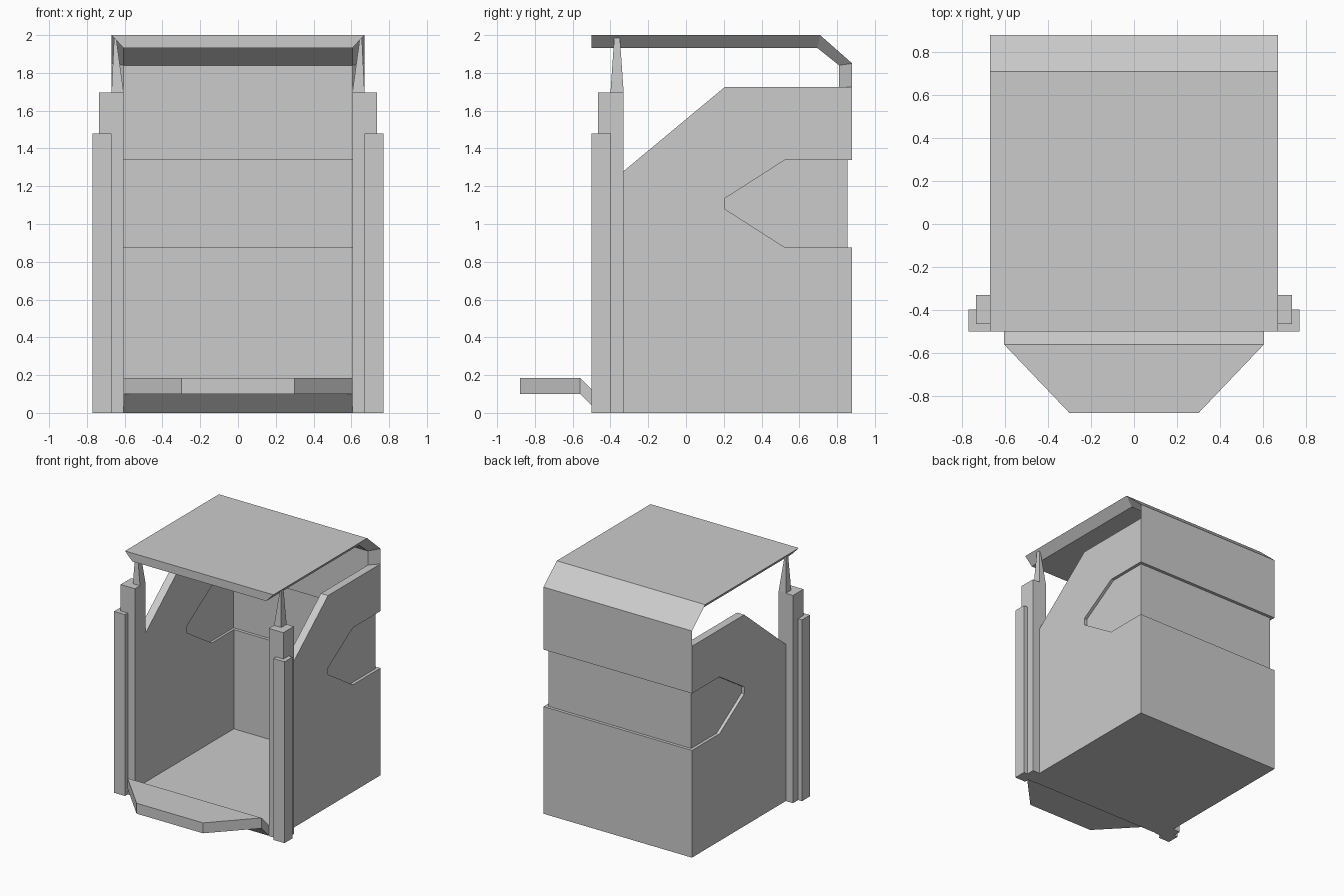
import bpy, bmesh

if "Cube" in bpy.data.objects:
    bpy.data.objects.remove(bpy.data.objects["Cube"])


def finish(name, bm, mirror=False):
    bmesh.ops.recalc_face_normals(bm, faces=bm.faces)
    me = bpy.data.meshes.new(name)
    bm.to_mesh(me)
    bm.free()
    ob = bpy.data.objects.new(name, me)
    bpy.context.collection.objects.link(ob)
    if mirror:
        mod = ob.modifiers.new("Mirror", 'MIRROR')
        mod.use_mirror_merge = False
    return ob


def loft(name, ring_a, ring_b, mirror=False):
    """Closed solid between two matching rings of points."""
    bm = bmesh.new()
    a = [bm.verts.new(p) for p in ring_a]
    b = [bm.verts.new(p) for p in ring_b]
    n = len(a)
    bm.faces.new(a)
    bm.faces.new(b)
    for i in range(n):
        j = (i + 1) % n
        bm.faces.new((a[i], a[j], b[j], b[i]))
    return finish(name, bm, mirror)


def plate(name, profile, x0, x1, mirror=False):
    """Side (y, z) profile extruded along x."""
    return loft(name, [(x0, y, z) for y, z in profile],
                [(x1, y, z) for y, z in profile], mirror)


def rect(x0, x1, y0, y1, z):
    return [(x0, y0, z), (x1, y0, z), (x1, y1, z), (x0, y1, z)]


def box(name, x0, x1, y0, y1, z0, z1, mirror=False):
    return loft(name, rect(x0, x1, y0, y1, z0), rect(x0, x1, y0, y1, z1), mirror)


def bent_slab(name, stations):
    """Slab through stations of (top y, z, half width, bottom y, z, half width)."""
    bm = bmesh.new()
    rings = []
    for ty, tz, tw, by, bz, bw in stations:
        pts = [(-tw, ty, tz), (tw, ty, tz), (bw, by, bz), (-bw, by, bz)]
        rings.append([bm.verts.new(p) for p in pts])
    bm.faces.new(rings[0])
    bm.faces.new(rings[-1])
    for r, s in zip(rings, rings[1:]):
        for i in range(4):
            j = (i + 1) % 4
            bm.faces.new((r[i], r[j], s[j], s[i]))
    return finish(name, bm)


OUT, INN = 0.67, 0.605           # shell outer and inner half width
BACK_OUT, BACK_INN = 0.88, 0.81  # back wall faces
LOW, HIGH, TOP = 0.875, 1.34, 1.725

# Side walls with a pointed notch for the recessed band
notch = [(BACK_OUT, HIGH), (0.525, HIGH), (0.205, 1.135), (0.205, 1.08),
         (0.525, LOW), (BACK_OUT, LOW)]
plate("side_wall", [(-0.33, 0), (-0.33, 1.28), (0.205, TOP), (BACK_OUT, TOP)]
      + notch + [(BACK_OUT, 0)], INN, OUT, True)

# Recessed band on sides and back
plate("side_recess_panel", [(min(y, 0.855), z) for y, z in notch], 0.625, 0.645, True)
box("back_recess_panel", -0.625, 0.625, 0.835, 0.855, LOW, HIGH)

# Back wall above and below the band
box("back_wall_lower", -INN, INN, BACK_INN, BACK_OUT, 0, LOW)
box("back_wall_upper", -INN, INN, BACK_INN, BACK_OUT, HIGH, TOP)

# Roof folding down to the back wall, with mitred edges
bent_slab("roof", [
    (-0.5, 2.0, OUT, -0.5, 1.932, INN),
    (0.71, 2.0, OUT, 0.695, 1.932, INN),
    (BACK_OUT, 1.85, OUT, BACK_INN, 1.84, INN),
    (BACK_OUT, TOP, OUT, BACK_INN, TOP, INN)])

# Floor rising into the tapered front step
bent_slab("floor_and_step", [
    (BACK_INN, 0.065, INN, BACK_INN, 0, INN),
    (-0.44, 0.065, INN, -0.46, 0, INN),
    (-0.56, 0.185, INN, -0.56, 0.10, INN),
    (-0.88, 0.185, 0.30, -0.88, 0.10, 0.30)])

# Stepped front posts and tapered roof supports
box("front_post", INN, 0.735, -0.465, -0.33, 0, 1.695, True)
box("outer_post", OUT, 0.77, -0.5, -0.397, 0, 1.48, True)
loft("roof_support", rect(INN, OUT, -0.4, -0.33, 1.695),
     rect(0.645, 0.656, -0.38, -0.35, 1.985), True)
